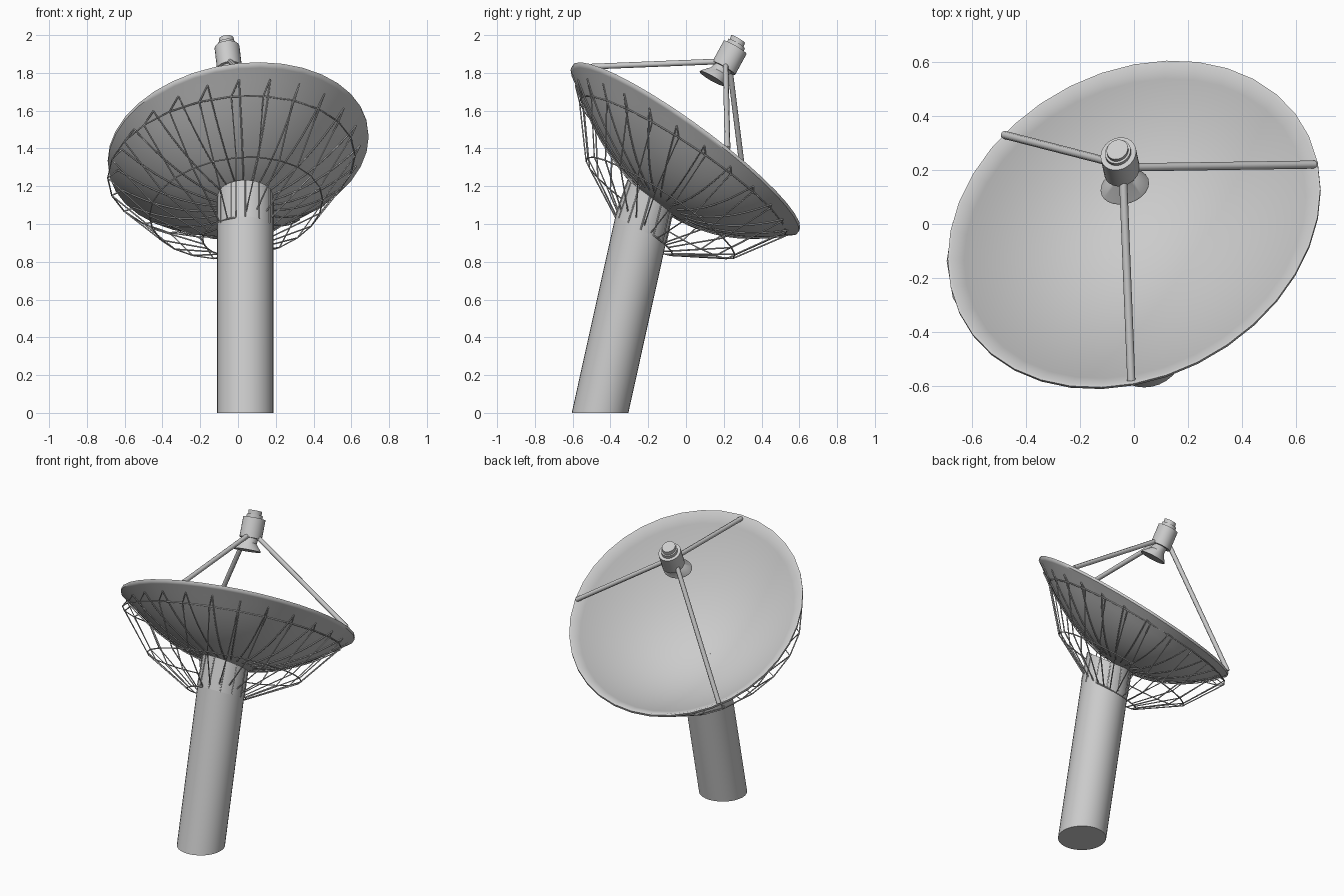
import bpy, bmesh, math
from mathutils import Vector as V

if "Cube" in bpy.data.objects:
    bpy.data.objects.remove(bpy.data.objects["Cube"])

# Everything is leaning, so each cross-section is an ellipse given by
# a centre and two half-axis vectors.
def pt(ring, a, s=1.0):
    c, u, v = ring
    return c + u * (s * math.cos(a)) + v * (s * math.sin(a))

def loft(name, rings, n=32, caps=True, angle=35):
    bm = bmesh.new()
    loops = [[bm.verts.new(pt(r, 2 * math.pi * i / n)) for i in range(n)] for r in rings]
    for a, b in zip(loops, loops[1:]):
        for i in range(n):
            j = (i + 1) % n
            bm.faces.new((a[i], a[j], b[j], b[i]))
    if caps:
        bm.faces.new(loops[0])
        bm.faces.new(loops[-1])
    bmesh.ops.remove_doubles(bm, verts=bm.verts, dist=1e-5)
    bmesh.ops.recalc_face_normals(bm, faces=bm.faces)
    me = bpy.data.meshes.new(name)
    bm.to_mesh(me)
    bm.free()
    ob = bpy.data.objects.new(name, me)
    bpy.context.collection.objects.link(ob)
    bpy.ops.object.select_all(action='DESELECT')
    ob.select_set(True)
    bpy.context.view_layer.objects.active = ob
    bpy.ops.object.shade_smooth_by_angle(angle=math.radians(angle))
    return ob

def wires(name, paths, radius, res=0):
    cu = bpy.data.curves.new(name, 'CURVE')
    cu.dimensions = '3D'
    cu.bevel_depth = radius
    cu.bevel_resolution = res
    cu.use_fill_caps = True
    for pts, closed in paths:
        sp = cu.splines.new('POLY')
        sp.points.add(len(pts) - 1)
        for p, q in zip(sp.points, pts):
            p.co = (*q, 1)
        sp.use_cyclic_u = closed
    ob = bpy.data.objects.new(name, cu)
    bpy.context.collection.objects.link(ob)
    bpy.ops.object.select_all(action='DESELECT')
    ob.select_set(True)
    bpy.context.view_layer.objects.active = ob
    bpy.ops.object.convert(target='MESH')

# Dish: rim ellipse and the oblique offset from rim centre to bowl vertex
C, W = V((0, 0, 1.405)), V((.03, -.13, -.30))
U, VV = V((.69, .13, .07)), V((0, .591, -.446))

def dish_ring(r, t):
    return (C + W * t, U * r, VV * r)

radii = [i / 12 for i in range(12)]
inner = [(r, .97 * (1 - (r / .985) ** 2)) for r in radii]
lip = [(.985, 0), (1, 0), (1, .05), (.985, .075)]
outer = [(r, .03 + .98 * (1 - r * r)) for r in reversed(radii)]
loft("dish", [dish_ring(r, t) for r, t in inner + lip + outer], 36, False, 50)

# Leaning pedestal with slanted top, and collar up to the bowl
px = V((.149, 0, 0))
ped_bot = (V((.038, -.455, 0)), px, V((0, .15, 0)))
ped_top = (V((.038, -.24, .97)), px, V((0, .134, -.07)))
col_top = (V((.038, -.19, 1.145)), px, V((0, .117, -.088)))
loft("pedestal", [ped_bot, ped_top], 32)
loft("collar", [ped_top, col_top], 32)

# Backing truss: three rings and radial ribs
ua, va = V((.655, .12, .06)), V((0, .535, -.37))
ring_a = (V((-.035, -.016, 1.304)), ua, va)
ring_b = (V((-.01, -.135, 1.085)), ua * .70, va * .72)
ring_c = (V((-.01, -.22, .935)), ua * .27, va * .27)
N = 24
angs = [2 * math.pi * i / N for i in range(N)]
wires("truss_rings", [([pt(r, a) for a in angs], True) for r in (ring_a, ring_b, ring_c)], .004)

ribs = []
for i, a in enumerate(angs):
    on_bowl = [pt(dish_ring(r, 1.03 - .98 * r * r), a) for r in (.93, .84, .75, .66, .57, .48, .39, .3, .2)]
    ribs.append(([pt(ring_a, a), pt(ring_b, a), pt(ring_c, a)], False))
    ribs.append((on_bowl, False))
    ribs.append(([pt(ring_a, a), on_bowl[0]], False))
    if i % 2 == 0:
        ribs.append(([pt(ped_top, a), pt(col_top, a)], False))
wires("truss_ribs", ribs, .004)

# Feed: horn, body and stepped cap
fu, fv = V((.066, .01, .005)), V((0, .06, -.036))

def feed(x, y, z, s, sv=None):
    return (V((x, y, z)), fu * s, fv * (sv or s))

loft("feed_horn", [feed(-.034, .138, 1.770, 1.36, 1.08), feed(-.035, .142, 1.776, 1.33, 1.05),
                   feed(-.041, .175, 1.805, .7), feed(-.045, .2, 1.83, .7)], 24)
loft("feed_body", [feed(-.045, .2, 1.825, 1), feed(-.058, .26, 1.935, 1)], 24)
loft("feed_cap_base", [feed(-.058, .26, 1.935, .72), feed(-.06, .268, 1.955, .72)], 24)
loft("feed_cap", [feed(-.06, .268, 1.955, .6), feed(-.062, .276, 1.979, .6)], 24)

# Three feed struts down to the rim
wires("feed_struts", [
    ([V((-.09, .23, 1.84)), V((-.48, .33, 1.04))], False),
    ([V((.005, .21, 1.84)), V((.67, .22, 1.40))], False),
    ([V((-.04, .16, 1.86)), V((-.01, -.58, 1.83))], False)], .015, 2)
